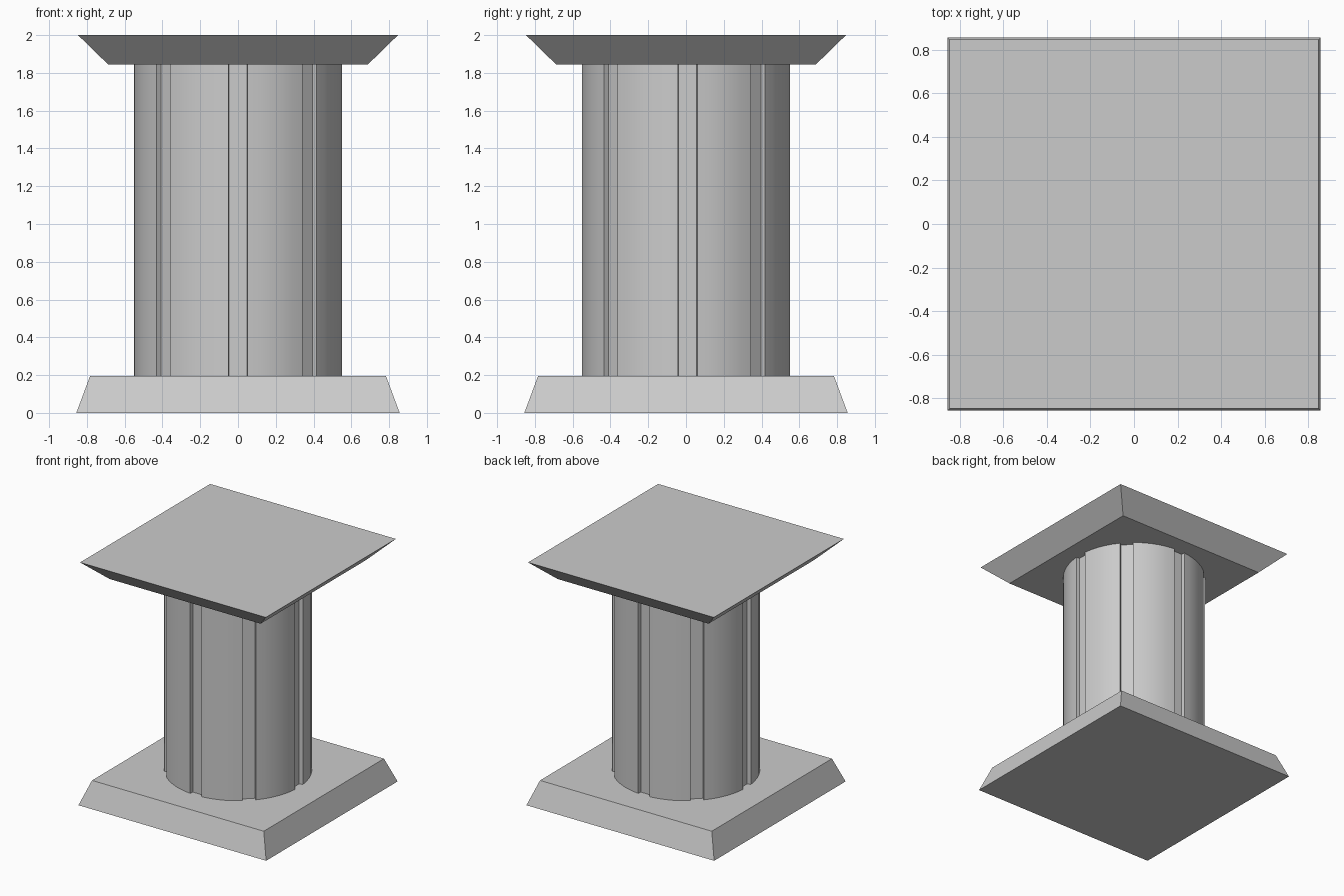
import bpy, bmesh, math

if "Cube" in bpy.data.objects:
    bpy.data.objects.remove(bpy.data.objects["Cube"])

R_OUT, R_IN = 0.552, 0.522     # shaft radius and groove floor radius
BASE_TOP, CAP_BOTTOM = 0.196, 1.845


def make_object(name, bm):
    bmesh.ops.recalc_face_normals(bm, faces=bm.faces)
    mesh = bpy.data.meshes.new(name)
    bm.to_mesh(mesh)
    bm.free()
    obj = bpy.data.objects.new(name, mesh)
    bpy.context.collection.objects.link(obj)
    return obj


def loft(name, lower, upper, z0, z1):
    """Closed solid between two outlines with equal point counts."""
    bm = bmesh.new()
    a = [bm.verts.new((x, y, z0)) for x, y in lower]
    b = [bm.verts.new((x, y, z1)) for x, y in upper]
    n = len(a)
    for i in range(n):
        j = (i + 1) % n
        bm.faces.new((a[i], a[j], b[j], b[i]))
    bm.faces.new(a[::-1])
    bm.faces.new(b)
    return make_object(name, bm)


def square(h):
    return [(-h, -h), (h, -h), (h, h), (-h, h)]


def polar(r, deg):
    t = math.radians(deg)
    return (r * math.cos(t), r * math.sin(t))


# Tapered square plinth and flared capital
loft("plinth", square(0.856), square(0.783), 0, BASE_TOP)
loft("capital", square(0.688), square(0.847), CAP_BOTTOM, 2.0)

# Round shaft with eight shallow vertical grooves
half_angle, panel_steps = 5.3, 5
centres = [c + turn for turn in (0, 180) for c in (0.9, 44.0, 90.0, 133.6)]
outline = []
for i, c in enumerate(centres):
    nxt = centres[i + 1] if i < 7 else centres[0] + 360
    outline += [polar(R_IN, c - half_angle), polar(R_IN, c + half_angle)]
    start, end = c + half_angle, nxt - half_angle
    outline += [polar(R_OUT, start + (end - start) * k / panel_steps)
                for k in range(panel_steps + 1)]
shaft = loft("fluted_shaft", outline, outline, BASE_TOP, CAP_BOTTOM)

bpy.context.view_layer.objects.active = shaft
shaft.select_set(True)
bpy.ops.object.shade_smooth_by_angle(angle=math.radians(30))
